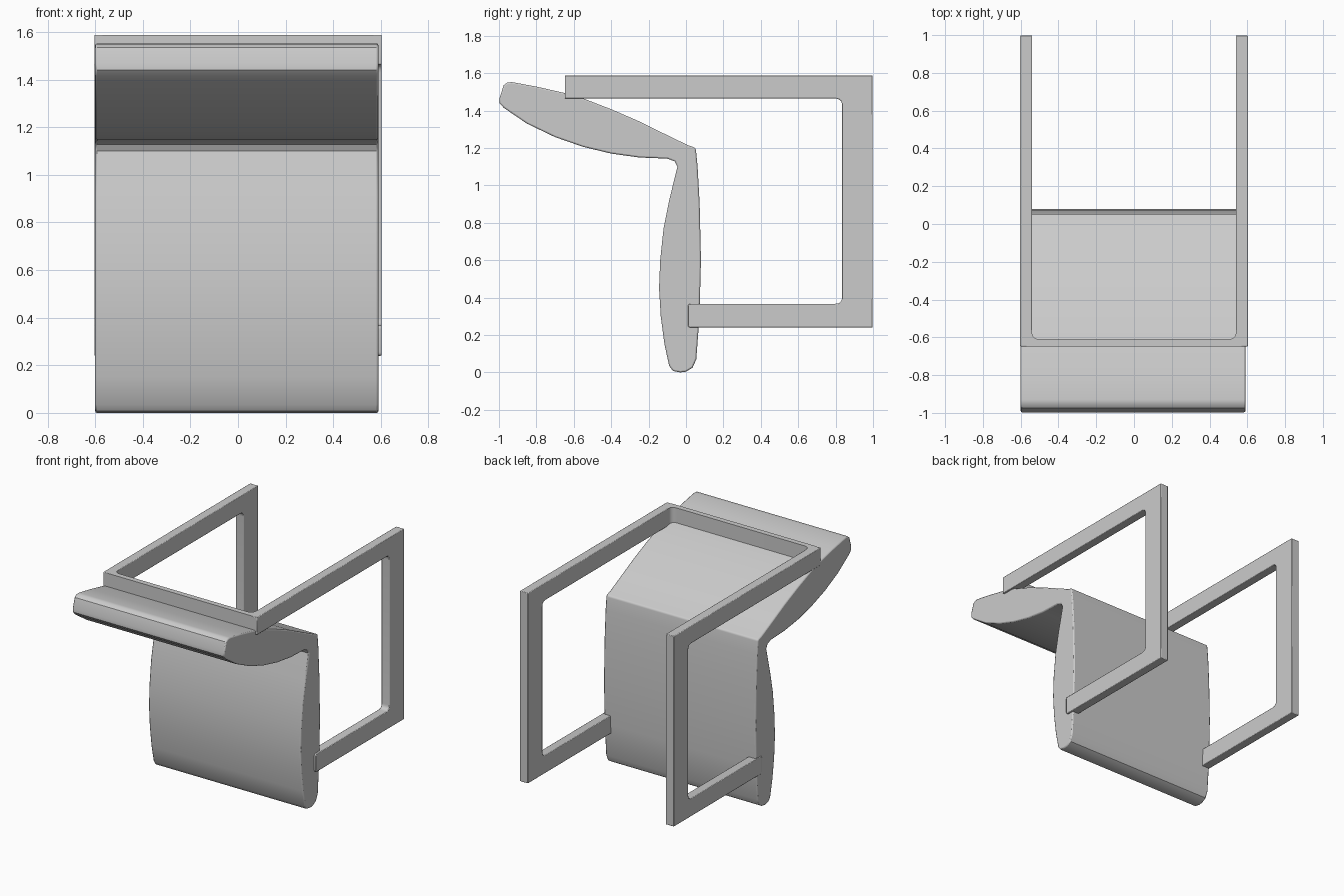
import bpy, bmesh, math
from mathutils import Vector

if "Cube" in bpy.data.objects:
    bpy.data.objects.remove(bpy.data.objects["Cube"])


def fillet(points, steps=5):
    """Round each corner that carries a radius: (u, v, radius)."""
    pts = [(Vector(p[:2]), p[2] if len(p) > 2 else 0) for p in points]
    out = []
    for i, (p, r) in enumerate(pts):
        if not r:
            out.append(p)
            continue
        a = p + (pts[i - 1][0] - p).normalized() * r
        b = p + (pts[(i + 1) % len(pts)][0] - p).normalized() * r
        for k in range(steps + 1):
            t = k / steps
            out.append(a * (1 - t) ** 2 + p * 2 * t * (1 - t) + b * t * t)
    return out


def prism(name, outline, axis, lo, hi, bevel=0, angle=45, segments=2):
    """Extrude an outline along x (outline is y,z) or z (outline is x,y)."""
    bm = bmesh.new()
    place = (lambda u, v: (lo, u, v)) if axis == "x" else (lambda u, v: (u, v, lo))
    face = bm.faces.new([bm.verts.new(place(*p)) for p in outline])
    ext = bmesh.ops.extrude_face_region(bm, geom=[face])
    move = Vector((hi - lo, 0, 0) if axis == "x" else (0, 0, hi - lo))
    verts = [g for g in ext["geom"] if isinstance(g, bmesh.types.BMVert)]
    bmesh.ops.translate(bm, verts=verts, vec=move)
    bmesh.ops.recalc_face_normals(bm, faces=bm.faces)
    mesh = bpy.data.meshes.new(name)
    bm.to_mesh(mesh)
    bm.free()
    obj = bpy.data.objects.new(name, mesh)
    bpy.context.collection.objects.link(obj)
    if bevel:
        mod = obj.modifiers.new("Bevel", "BEVEL")
        mod.width, mod.segments = bevel, segments
        mod.limit_method, mod.angle_limit = "ANGLE", math.radians(angle)
    bpy.ops.object.select_all(action="DESELECT")
    obj.select_set(True)
    bpy.context.view_layer.objects.active = obj
    bpy.ops.object.shade_smooth_by_angle(angle=math.radians(35))
    return obj


# Padded shell: upright pad and sloping pad in one profile (y, z)
shell = [
    (-0.03, 0.0), (0.0, 0.004), (0.035, 0.025), (0.055, 0.07), (0.072, 0.3),
    (0.08, 0.6), (0.073, 0.9), (0.062, 1.1), (0.052, 1.2, 0.012), (0.01, 1.215),
    (-0.1, 1.268), (-0.25, 1.342), (-0.4, 1.407), (-0.55, 1.465), (-0.65, 1.494),
    (-0.8, 1.528), (-0.93, 1.552), (-0.955, 1.55), (-0.975, 1.535),
    (-0.997, 1.465), (-0.997, 1.44), (-0.975, 1.415), (-0.85, 1.33),
    (-0.7, 1.258), (-0.55, 1.206), (-0.4, 1.17), (-0.25, 1.149),
    (-0.1, 1.143), (-0.06, 1.128), (-0.046, 1.1), (-0.09, 0.92),
    (-0.12, 0.77), (-0.138, 0.6), (-0.144, 0.45), (-0.135, 0.3),
    (-0.115, 0.15), (-0.09, 0.035), (-0.07, 0.008),
]
prism("padded_shell", fillet(shell), "x", -0.6, 0.59, 0.008, 65)

# Side frames: C-shaped flat bar (y, z), one on each side
side = fillet([
    (-0.648, 1.588), (0.998, 1.588), (0.998, 0.24),
    (0.01, 0.24, 0.015), (0.01, 0.367, 0.015), (0.834, 0.367, 0.035),
    (0.834, 1.464, 0.035), (-0.648, 1.464),
])
for label, lo, hi in (("left", -0.603, -0.54), ("right", 0.54, 0.603)):
    prism(label + "_side_frame", side, "x", lo, hi, 0.004)

# Cross bar joining the two top rails, with rounded inner corners (x, y)
bar = fillet([
    (-0.57, -0.648), (0.57, -0.648), (0.57, -0.56), (0.54, -0.56),
    (0.54, -0.61, 0.04), (-0.54, -0.61, 0.04), (-0.54, -0.56), (-0.57, -0.56),
])
prism("cross_bar", bar, "z", 1.464, 1.588)
